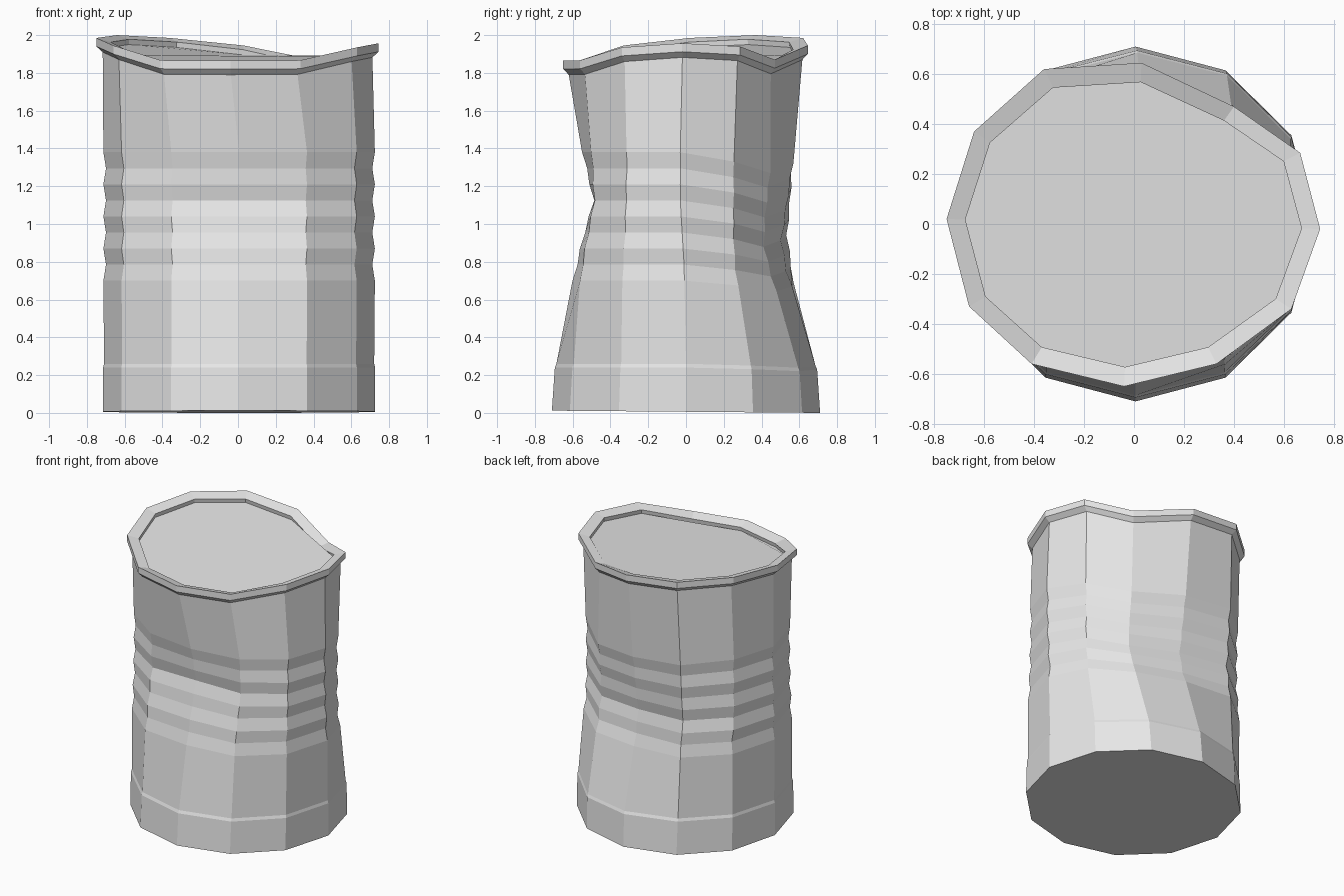
import bpy
import bmesh
from math import sin, cos, pi
from mathutils import Vector

default_cube = bpy.data.objects.get("Cube")
if default_cube:
    bpy.data.objects.remove(default_cube, do_unlink=True)

SIDES = 12
RADIUS = 0.72
angles = [2 * pi * i / SIDES for i in range(SIDES)]

metal = bpy.data.materials.new("bare_grey_metal")
metal.use_nodes = True
grey = (0.8, 0.8, 0.8, 1.0)
metal.diffuse_color = grey
metal.node_tree.nodes["Principled BSDF"].inputs["Base Color"].default_value = grey


def loft(name, rings, cap_first=False, cap_last=False):
    """Skin a stack of closed rings with flat quads, optionally capped."""
    bm = bmesh.new()
    loops = [[bm.verts.new(p) for p in ring] for ring in rings]
    for low, high in zip(loops, loops[1:]):
        for i in range(SIDES):
            j = (i + 1) % SIDES
            bm.faces.new((low[i], low[j], high[j], high[i]))
    if cap_first:
        bm.faces.new(loops[0][::-1])
    if cap_last:
        bm.faces.new(loops[-1])
    mesh = bpy.data.meshes.new(name)
    bm.to_mesh(mesh)
    bm.free()
    mesh.materials.append(metal)
    obj = bpy.data.objects.new(name, mesh)
    bpy.context.collection.objects.link(obj)
    return obj


# Bent outline of the rim, counter-clockwise from the +x side
rim_outline = [Vector(p) for p in (
    (0.745, -0.02, 1.957), (0.665, 0.285, 1.94), (0.4, 0.47, 1.87),
    (0.03, 0.645, 1.945), (-0.36, 0.62, 1.985), (-0.64, 0.37, 2.0),
    (-0.75, 0.02, 1.985), (-0.66, -0.33, 1.945), (-0.41, -0.56, 1.867),
    (-0.04, -0.65, 1.865), (0.33, -0.56, 1.867), (0.63, -0.34, 1.935))]


def rim_ring(x_scale, y_scale, drop):
    return [Vector((p.x * x_scale, p.y * y_scale, p.z - drop)) for p in rim_outline]


# Depth of each column of the wall at the heights that shape the dents
round_depth = [0.71 * sin(a) for a in angles]
dents = [
    (0.0, round_depth),
    (0.24, [y * 0.978 for y in round_depth]),
    (0.26, [y * 0.966 for y in round_depth]),
    (0.78, [-0.01, 0.26, 0.45, 0.53, 0.555, 0.34,
            0.0, -0.33, -0.545, -0.575, -0.545, -0.33]),
    (0.95, [-0.02, 0.25, 0.41, 0.5, 0.53, 0.32,
            0.0, -0.32, -0.515, -0.535, -0.515, -0.32]),
    (1.12, [-0.03, 0.25, 0.415, 0.525, 0.545, 0.32,
            0.01, -0.315, -0.482, -0.484, -0.482, -0.315]),
    (1.38, [-0.03, 0.25, 0.44, 0.56, 0.56, 0.325,
            0.01, -0.31, -0.495, -0.542, -0.495, -0.31]),
]
# How far the crushed rear columns sag and slide sideways
sag = {1: 0.05, 2: 0.11, 3: 0.06, 4: 0.02}
slide = {2: 0.03, 3: 0.025}


def dent_depth(column, z):
    for (z0, low), (z1, high) in zip(dents, dents[1:]):
        if z <= z1:
            t = (z - z0) / (z1 - z0)
            return low[column] + (high[column] - low[column]) * t
    return dents[-1][1][column]


def wall_ring(z, x_scale, y_scale):
    ring = []
    for i, a in enumerate(angles):
        lift = 0.006 * (1 - sin(a)) if z == 0 else 0
        push = 0.006 + slide.get(i, 0) * min(z / 0.9, 1)
        ring.append(Vector((RADIUS * cos(a) * x_scale + push,
                            dent_depth(i, z) * y_scale,
                            z + lift - sag.get(i, 0) * z / 1.38)))
    return ring


# Wall: plain foot, thin step, nine alternating ridge rings, plain top
wall = [wall_ring(0.0, 1, 1), wall_ring(0.24, 1, 1), wall_ring(0.26, 0.993, 1)]
for k in range(9):
    z = 0.70 + 0.085 * k
    wall.append(wall_ring(z, 0.998, 1.015) if k % 2 == 0 else wall_ring(z, 0.979, 1))
wall.append(rim_ring(0.955, 0.955, 0.075))
loft("can_wall", wall, cap_first=True)

# Folded rim: flared underside, outer band, dished top and undercut inner lip
loft("can_rim", [rim_ring(0.955, 0.955, 0.075), rim_ring(1, 1, 0.045),
                 rim_ring(1, 1, 0), rim_ring(0.9, 0.88, 0.022),
                 rim_ring(0.905, 0.89, 0.055)])

# Sunken lid
loft("can_lid", [rim_ring(0.905, 0.89, 0.065), rim_ring(0.905, 0.89, 0.05)],
     cap_last=True)
